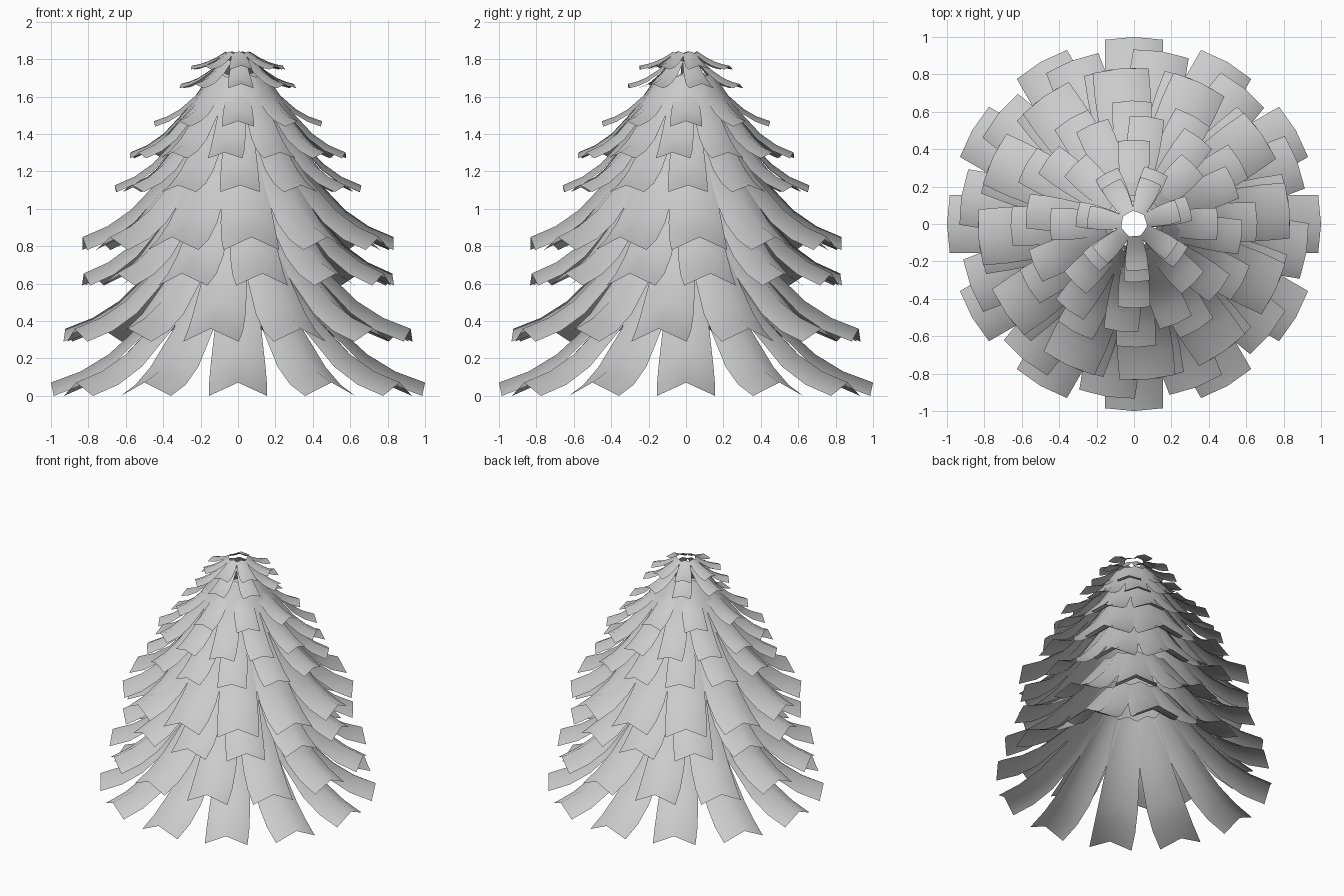
import bpy
from math import sin, cos, radians, tau

if "Cube" in bpy.data.objects:
    bpy.data.objects.remove(bpy.data.objects["Cube"])

# Branch profile from tip to trunk:
# (radius / tip radius, rise / tier height, width / tip width)
PROFILE = [(1.0, 0.0, 1.0), (0.84, 0.06, 1.0), (0.69, 0.155, 0.95),
           (0.48, 0.36, 0.8), (0.26, 0.65, 0.6)]

# Tiers: tip radius, tip edge height, frond width, tier height, count, turn in degrees
TIERS = [
    (1.00, 0.00, 0.31, 1.00, 12, 0),
    (0.935, 0.29, 0.30, 0.97, 12, -9),
    (0.835, 0.59, 0.28, 1.00, 12, 9),
    (0.835, 0.78, 0.30, 0.95, 12, 5),
    (0.66, 1.09, 0.21, 0.76, 12, 1),
    (0.58, 1.27, 0.185, 0.66, 12, -7),
    (0.45, 1.44, 0.17, 0.42, 8, 0),
    (0.31, 1.645, 0.135, 0.22, 7, 3),
    (0.25, 1.745, 0.12, 0.13, 7, 4),
]


def frond_tier(index, radius, z, width, height, count, turn):
    """Ring of curved fronds, each folded along its centre ridge."""
    verts, faces = [], []
    fold = (0.23 if index < 5 else 0.17) * width
    for i in range(count):
        a = radians(-90 + turn) + tau * i / count
        base = len(verts)
        for pr, pz, pw in PROFILE:
            for side in (-1, 0, 1):
                ridge = side == 0
                r = pr * radius - (0 if ridge else 0.015 * radius * pr)
                t = side * pw * width / 2
                verts.append((r * cos(a) - t * sin(a),
                              r * sin(a) + t * cos(a),
                              z + pz * height + (fold * pw if ridge else 0)))
        for k in range(len(PROFILE) - 1):
            for s in range(2):
                v = base + 3 * k + s
                faces.append((v, v + 3, v + 4, v + 1)[::-1])
    mesh = bpy.data.meshes.new(f"frond_tier_{index}")
    mesh.from_pydata(verts, [], faces)
    mesh.update()
    mesh.polygons.foreach_set("use_smooth", [True] * len(mesh.polygons))
    obj = bpy.data.objects.new(mesh.name, mesh)
    bpy.context.collection.objects.link(obj)
    # Normals must face up and out
    if sum(p.normal.z for p in mesh.polygons) < 0:
        mesh.flip_normals()
    return obj


# Stack of frond tiers, bottom to top
for n, tier in enumerate(TIERS, 1):
    frond_tier(n, *tier)
